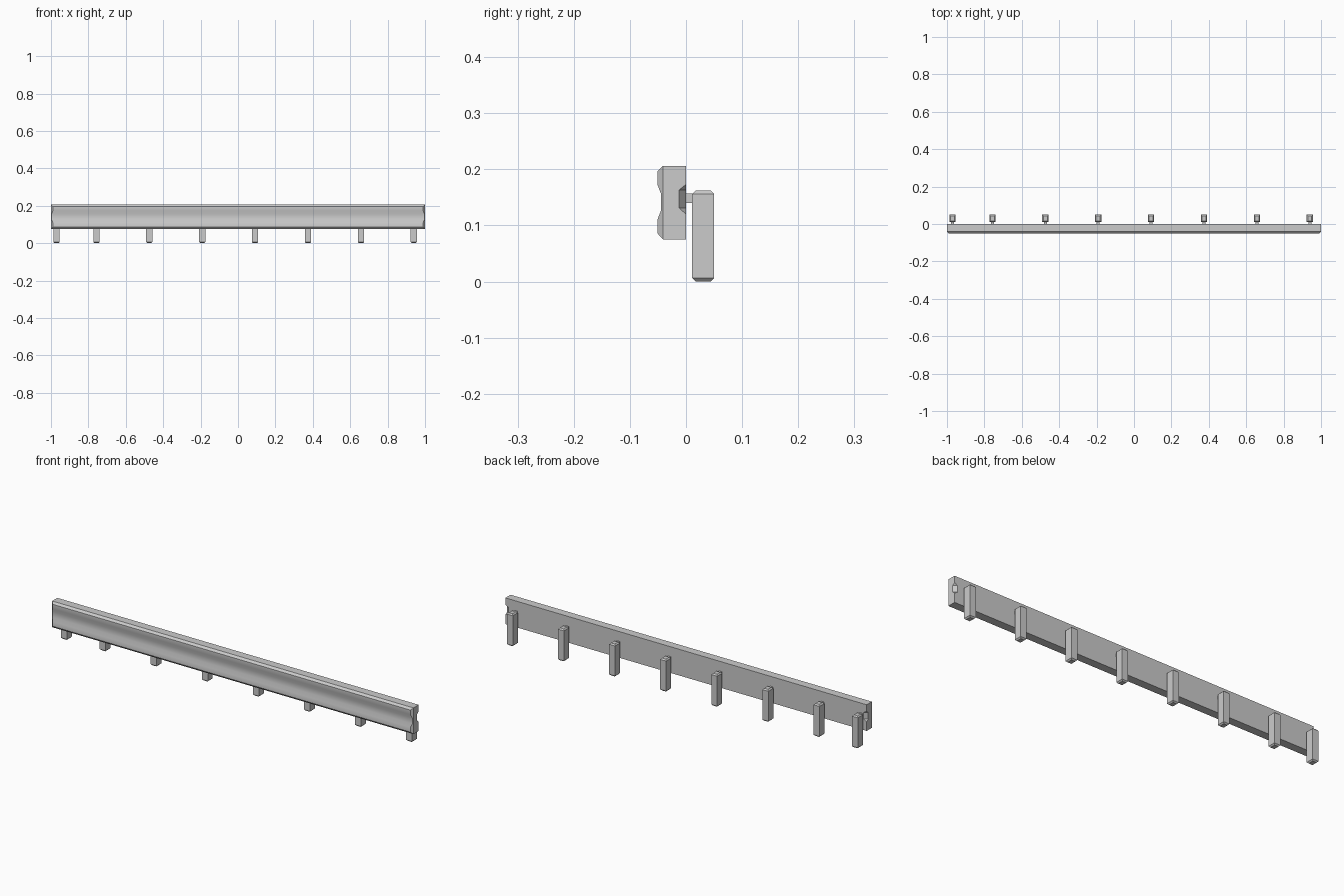
import bpy, bmesh

if "Cube" in bpy.data.objects:
    bpy.data.objects.remove(bpy.data.objects["Cube"])


def finish(bm, name):
    bmesh.ops.recalc_face_normals(bm, faces=bm.faces)
    mesh = bpy.data.meshes.new(name)
    bm.to_mesh(mesh)
    bm.free()
    obj = bpy.data.objects.new(name, mesh)
    bpy.context.collection.objects.link(obj)
    return obj


def hull(name, points):
    bm = bmesh.new()
    for p in points:
        bm.verts.new(p)
    bmesh.ops.convex_hull(bm, input=bm.verts)
    bmesh.ops.dissolve_limit(bm, angle_limit=0.01, verts=bm.verts, edges=bm.edges)
    return finish(bm, name)


def box(xs, ys, zs):
    return [(x, y, z) for x in xs for y in ys for z in zs]


# Rail: solid beam with a waisted front face, bevelled at its rim
SHOULDER, TOP, BOTTOM = -0.041, 0.206, 0.075
front = [(-0.051, 0.196), (-0.051, 0.173), (-0.0445, 0.156),
         (-0.0445, 0.127), (-0.051, 0.110), (-0.051, 0.086)]
bm = bmesh.new()
ends = []
for s in (-1, 1):
    face = [bm.verts.new((s * (1 + y - SHOULDER), y, z)) for y, z in front]
    zs = [TOP] + [z for _, z in front[1:-1]] + [BOTTOM]
    rim = [bm.verts.new((s, SHOULDER, z)) for z in zs]
    back = [bm.verts.new((s, 0, z)) for z in (BOTTOM, TOP)]
    bm.faces.new(rim + back)
    for i in range(len(face) - 1):
        bm.faces.new((face[i], face[i + 1], rim[i + 1], rim[i]))
    ends.append([rim[0]] + face + [rim[-1]] + back)
a, b = ends
for i in range(len(a)):
    j = (i + 1) % len(a)
    bm.faces.new((a[i], a[j], b[j], b[i]))
rail = finish(bm, "rail")

# Tapered notch at the back of each rail end
for s in (-1, 1):
    cutter = hull("notch_cutter", [
        (s * 1.002, -0.014, 0.131), (s * 1.002, -0.014, 0.163),
        (s * 1.002, 0.001, 0.118), (s * 1.002, 0.001, 0.175),
        (s * 0.982, 0.001, 0.131), (s * 0.982, 0.001, 0.163)])
    cutter.hide_render = True
    mod = rail.modifiers.new("notch", 'BOOLEAN')
    mod.operation = 'DIFFERENCE'
    mod.solver = 'EXACT'
    mod.object = cutter
    bpy.context.view_layer.objects.active = rail
    bpy.ops.object.modifier_apply(modifier=mod.name)
    bpy.data.objects.remove(cutter)

bpy.ops.object.select_all(action='DESELECT')
rail.select_set(True)
bpy.context.view_layer.objects.active = rail
bpy.ops.object.shade_smooth_by_angle(angle=0.52)

# Posts with chamfered ends, each tied to the rail by a small bracket
for x in [-0.97] + [-0.757 + 0.2828 * i for i in range(7)]:
    w, c = 0.0165, 0.006
    hull("post", box((x - w, x + w), (0.011, 0.050), (c, 0.156))
         + box((x - w + c, x + w - c), (0.011 + c, 0.050 - c), (0, 0.162)))
    hull("bracket", box((x - 0.008, x + 0.008), (-0.002, 0.014), (0.140, 0.157)))
